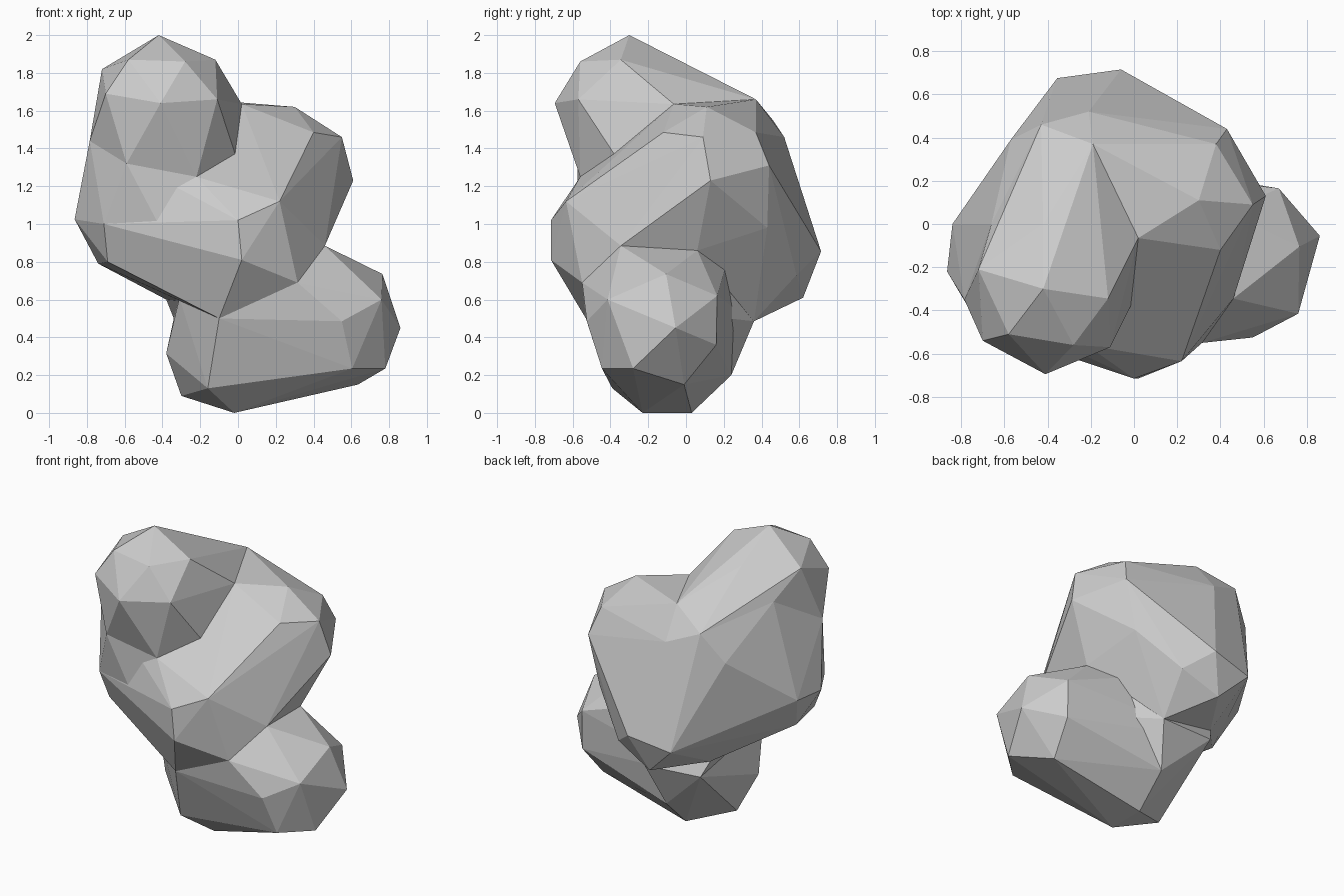
import bpy, bmesh, math


def faceted_lump(name, points):
    """Wrap a handful of corner points in a flat-faced convex shell."""
    bm = bmesh.new()
    for p in points:
        bm.verts.new(p)
    bmesh.ops.convex_hull(bm, input=bm.verts[:])
    loose = [v for v in bm.verts if not v.link_faces]
    bmesh.ops.delete(bm, geom=loose, context='VERTS')
    bmesh.ops.dissolve_limit(bm, angle_limit=math.radians(2),
                             verts=bm.verts[:], edges=bm.edges[:])
    bmesh.ops.recalc_face_normals(bm, faces=bm.faces[:])
    mesh = bpy.data.meshes.new(name)
    bm.to_mesh(mesh)
    bm.free()
    obj = bpy.data.objects.new(name, mesh)
    bpy.context.collection.objects.link(obj)
    return obj


# Corners shared where the lumps meet
upper_seam = [(-.22, -.56, 1.25), (-.01, -.37, 1.355), (.02, -.065, 1.635),
              (-.785, -.35, 1.44), (-.19, .37, 1.66), (-.43, .46, 1.55),
              (-.66, 0, 1.655)]
lower_seam = [(.46, -.345, .885), (.43, .06, .86), (.315, -.55, .69),
              (-.10, -.53, .50), (-.31, -.39, .61)]
neck_seam = [(.06, .36, .485), (-.38, .28, .60)]
flank_seam = [(-.71, -.48, 1.0), (-.40, -.57, .96), (-.865, -.22, 1.025)]
waist = (-.59, -.575, 1.32)

# Upper lump, leaning forward and left
faceted_lump("upper_rock", upper_seam + [
    waist, (-.42, -.30, 2.0), (-.72, -.21, 1.82), (-.58, -.51, 1.87),
    (-.28, -.56, 1.86), (-.12, -.345, 1.87), (-.70, -.54, 1.69),
    (-.41, -.695, 1.64), (-.11, -.57, 1.66), (-.42, 0, 1.84)])

# Left flank below the upper lump
faceted_lump("left_flank", flank_seam + upper_seam[:1] + upper_seam[3:4] + [
    waist, (-.66, 0, 1.6), (0, 0, 1.2)])

# Main lump: front and right, left side, then back
faceted_lump("middle_rock", upper_seam + flank_seam + lower_seam + neck_seam + [
    (.30, .11, 1.62), (.40, -.12, 1.485), (.55, .09, 1.46), (.61, .13, 1.23),
    (.33, -.31, 1.26), (.22, -.635, 1.12), (0, -.715, 1.02), (.02, -.715, .81),
    (-.69, -.40, .80), (-.84, 0, 1.03), (-.74, -.13, .79), (-.50, .13, .77),
    (-.57, .39, 1.36), (-.21, .52, 1.46), (.38, .37, 1.485), (.43, .44, 1.31),
    (.35, .43, .98), (-.06, .715, .855), (-.355, .675, .80), (.10, .585, .73),
    (-.16, .62, .61)])

# Base lump, reaching out to the right
back_corners = [(-.02, .24, .20), (-.34, .33, .50), (.20, .23, .50)]
faceted_lump("base_rock", lower_seam + back_corners + [
    (.765, -.105, .735), (.76, -.415, .60), (.55, -.525, .485),
    (.86, -.055, .45), (.78, -.28, .235), (.605, -.445, .235),
    (.635, -.01, .15), (.67, .16, .36), (.67, .165, .62), (.25, .21, .775),
    (-.02, -.23, 0), (-.02, .03, 0), (-.30, -.12, .09), (-.16, -.39, .13),
    (-.38, -.24, .315)])

# Neck at the back joining base and main lump
faceted_lump("back_neck", back_corners + neck_seam + [
    (-.31, -.38, .60), (.25, .21, .76), (0, 0, .8)])
